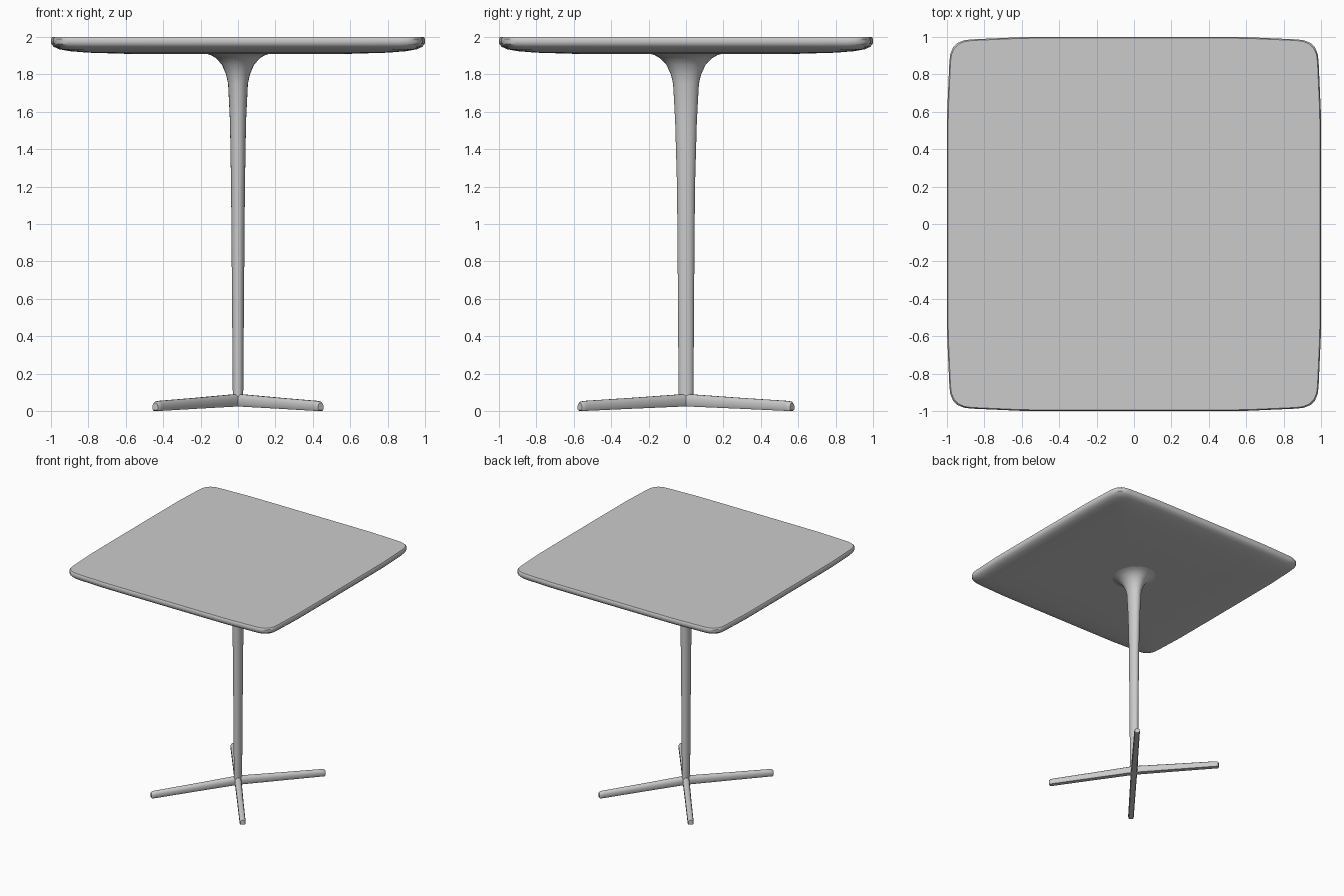
import bpy, bmesh, math
from mathutils import Vector

if "Cube" in bpy.data.objects:
    bpy.data.objects.remove(bpy.data.objects["Cube"])


def loft(name, rings, angle=35):
    """Skin a list of equal-length point rings and cap both ends."""
    bm = bmesh.new()
    loops = [[bm.verts.new(p) for p in ring] for ring in rings]
    n = len(loops[0])
    for a, b in zip(loops, loops[1:]):
        for i in range(n):
            j = (i + 1) % n
            bm.faces.new((a[i], a[j], b[j], b[i]))
    bm.faces.new(loops[0][::-1])
    bm.faces.new(loops[-1])
    bmesh.ops.recalc_face_normals(bm, faces=bm.faces)
    mesh = bpy.data.meshes.new(name)
    bm.to_mesh(mesh)
    bm.free()
    ob = bpy.data.objects.new(name, mesh)
    bpy.context.collection.objects.link(ob)
    bpy.ops.object.select_all(action='DESELECT')
    ob.select_set(True)
    bpy.context.view_layer.objects.active = ob
    bpy.ops.object.shade_smooth_by_angle(angle=math.radians(angle))
    return ob


# Table top: rounded square with slightly bowed sides and a soft underside
side = [(1.0, 0.0), (1.0, 0.3), (0.999, 0.6), (0.987, 0.87), (0.982, 0.91),
        (0.967, 0.945), (0.945, 0.967), (0.91, 0.982), (0.87, 0.987),
        (0.6, 0.999), (0.3, 1.0)]
outline = []
for k in range(4):
    for x, y in side:
        for _ in range(k):
            x, y = -y, x
        outline.append((x, y))
top_profile = [(0.15, 1.91), (0.6, 1.91), (0.8, 1.916), (0.9, 1.924),
               (0.955, 1.934), (0.985, 1.947), (0.998, 1.962), (1.0, 1.975),
               (1.0, 1.99), (0.994, 2.0)]
loft("table_top", [[(x * s, y * s, z) for x, y in outline] for s, z in top_profile])

# Column: tapered oval stem flaring into the top (x radius, y radius, z)
column_profile = [(0.028, 0.040, 0.04), (0.028, 0.040, 0.10), (0.032, 0.043, 0.6),
                  (0.037, 0.048, 1.2), (0.043, 0.058, 1.55), (0.053, 0.069, 1.75),
                  (0.064, 0.081, 1.80), (0.085, 0.104, 1.85), (0.115, 0.137, 1.885),
                  (0.145, 0.168, 1.903), (0.175, 0.200, 1.912)]
SEG = 24
loft("column", [[(rx * math.cos(2 * math.pi * i / SEG), ry * math.sin(2 * math.pi * i / SEG), z)
                 for i in range(SEG)] for rx, ry, z in column_profile])

# Feet: four diagonal bars, flat below and rounded above
section = [(-0.8, 0), (-1, 0.12), (-1, 0.62), (-0.8, 0.85), (-0.4, 1),
           (0.4, 1), (0.8, 0.85), (1, 0.62), (1, 0.12), (0.8, 0)]
# distance from centre, half width, underside z, upper z
stations = [(0.0, 0.026, 0.027, 0.092), (0.04, 0.026, 0.025, 0.089),
            (0.36, 0.024, 0.014, 0.071), (0.69, 0.023, 0.002, 0.054),
            (0.71, 0.022, 0.001, 0.050), (0.72, 0.018, 0.006, 0.043)]
for name, sx, sy in (("front_right", 1, -1), ("front_left", -1, -1),
                     ("back_right", 1, 1), ("back_left", -1, 1)):
    d = Vector((0.615 * sx, 0.789 * sy, 0)).normalized()
    p = Vector((-d.y, d.x, 0))
    rings = []
    for r, w, z0, z1 in stations:
        z0 = max(z0 - 0.001, 0)
        rings.append([d * r + p * (u * w) + Vector((0, 0, z0 + (z1 - z0) * v))
                      for u, v in section])
    loft(name + "_foot", rings, 45)
